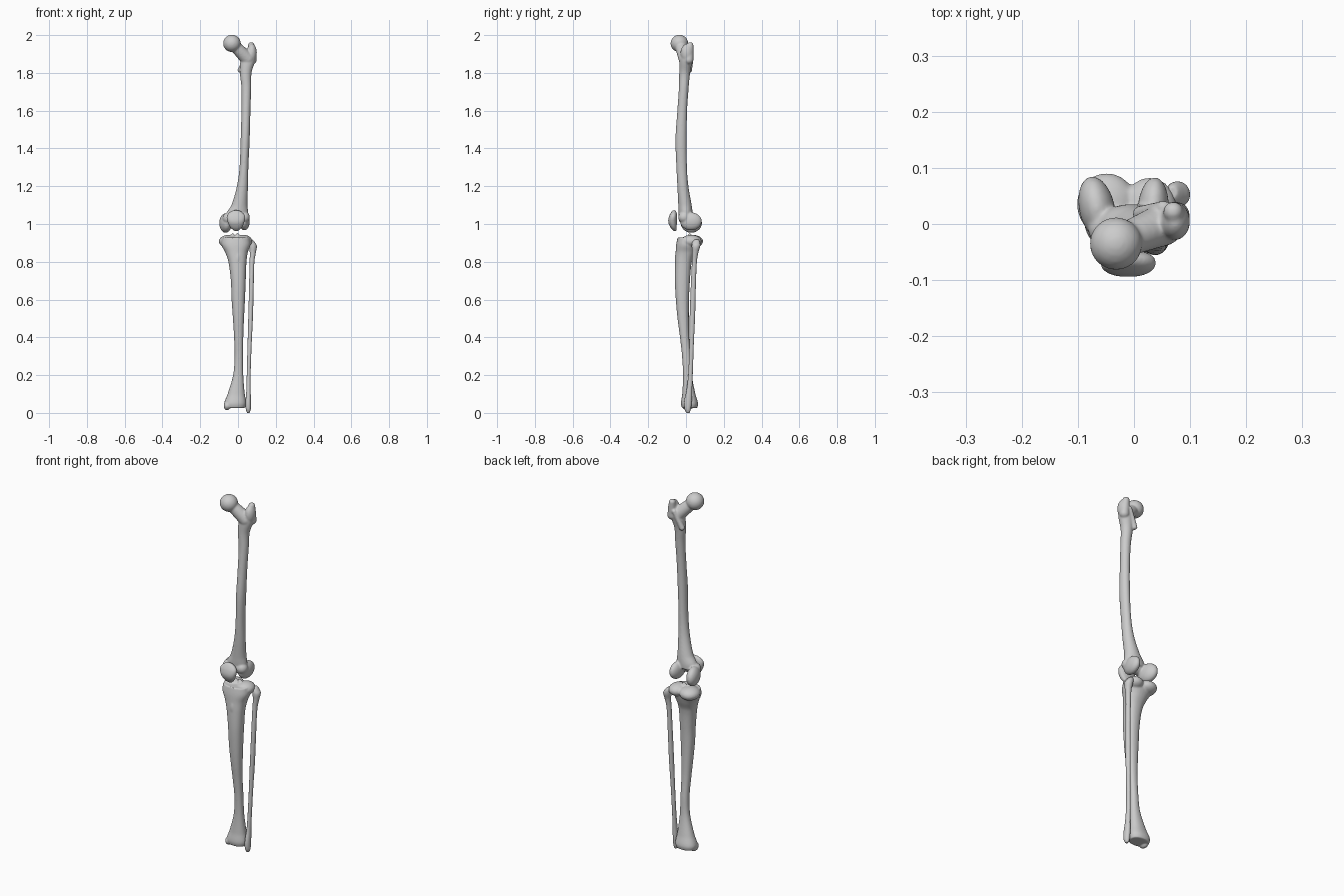
import bpy, bmesh, math
from mathutils import Vector, Matrix


def loft(bm, rows, power=2.0, sides=28, steps=8):
    """Skin through rows of (z, xmin, xmax, ymin, ymax), splined between rows."""
    pts = []
    for i in range(len(rows) - 1):
        a, b, c, d = (rows[max(i - 1, 0)], rows[i], rows[i + 1],
                      rows[min(i + 2, len(rows) - 1)])
        for s in range(steps):
            t = s / steps
            row = []
            for k in range(5):
                h = c[0] - b[0]
                m0 = (c[k] - a[k]) / (c[0] - a[0]) * h
                m1 = (d[k] - b[k]) / (d[0] - b[0]) * h
                row.append((2*t**3 - 3*t**2 + 1) * b[k] + (t**3 - 2*t**2 + t) * m0
                           + (3*t**2 - 2*t**3) * c[k] + (t**3 - t**2) * m1)
            pts.append(row)
    pts.append(rows[-1])
    rings = []
    for z, x0, x1, y0, y1 in pts:
        ring = []
        for j in range(sides):
            a = 2 * math.pi * j / sides
            c, s = math.cos(a), math.sin(a)
            ring.append(bm.verts.new((
                (x0 + x1) / 2 + (x1 - x0) / 2 * math.copysign(abs(c) ** (2 / power), c),
                (y0 + y1) / 2 + (y1 - y0) / 2 * math.copysign(abs(s) ** (2 / power), s), z)))
        rings.append(ring)
    faces = []
    for r, q in zip(rings, rings[1:]):
        for j in range(sides):
            k = (j + 1) % sides
            faces.append(bm.faces.new((r[j], r[k], q[k], q[j])))
    faces += [bm.faces.new(rings[0][::-1]), bm.faces.new(rings[-1])]
    bmesh.ops.recalc_face_normals(bm, faces=faces)


def blob(bm, centre, radii, rot_z=0, rot_y=0):
    """Ellipsoid, angles in degrees."""
    m = (Matrix.Translation(centre) @ Matrix.Rotation(math.radians(rot_z), 4, 'Z')
         @ Matrix.Rotation(math.radians(rot_y), 4, 'Y') @ Matrix.Diagonal((*radii, 1)))
    bmesh.ops.create_icosphere(bm, subdivisions=3, radius=1, matrix=m)


def limb(bm, p, rp, q, rq, n=8):
    """Tapered rounded rod from p to q."""
    for i in range(n + 1):
        t = i / n
        r = rp + (rq - rp) * t
        blob(bm, Vector(p).lerp(Vector(q), t), (r, r, r))


def finish(bm, name, voxel=0.004, smooth=8):
    """Fuse overlapping pieces into one smooth bone."""
    me = bpy.data.meshes.new(name)
    bm.to_mesh(me)
    bm.free()
    ob = bpy.data.objects.new(name, me)
    bpy.context.collection.objects.link(ob)
    bpy.context.view_layer.objects.active = ob
    ob.select_set(True)
    mod = ob.modifiers.new("fuse", 'REMESH')
    mod.mode = 'VOXEL'
    mod.voxel_size = voxel
    mod.use_smooth_shade = True
    sm = ob.modifiers.new("soften", 'SMOOTH')
    sm.factor = 0.5
    sm.iterations = smooth
    for m in ("fuse", "soften"):
        bpy.ops.object.modifier_apply(modifier=m)
    bpy.ops.object.shade_smooth()
    ob.select_set(False)


# Thigh bone: bowed shaft
bm = bmesh.new()
loft(bm, [(1.03, -0.065, 0.05, -0.036, 0.035), (1.06, -0.06, 0.054, -0.04, 0.035),
          (1.1, -0.035, 0.05, -0.041, 0.03), (1.2, -0.006, 0.053, -0.046, 0.013),
          (1.3, 0.008, 0.055, -0.051, 0.005), (1.45, 0.014, 0.062, -0.056, 0.003),
          (1.6, 0.018, 0.066, -0.046, 0.006), (1.72, 0.018, 0.07, -0.038, 0.014),
          (1.8, 0.01, 0.072, -0.036, 0.022), (1.86, 0.012, 0.09, -0.035, 0.033),
          (1.9, 0.025, 0.096, -0.03, 0.036)])
# ball head, neck and trochanters
blob(bm, (-0.032, -0.035, 1.956), (0.047, 0.047, 0.046))
limb(bm, (-0.02, -0.03, 1.945), 0.03, (0.05, -0.002, 1.875), 0.038)
blob(bm, (0.073, 0.005, 1.905), (0.027, 0.034, 0.05))
limb(bm, (0.07, 0.022, 1.945), 0.018, (0.075, 0.015, 1.87), 0.025)
limb(bm, (0.052, 0.03, 1.90), 0.012, (0.012, 0.018, 1.815), 0.015)
# paired knuckles at the knee, with a shallow groove between them in front
blob(bm, (-0.066, 0.028, 1.005), (0.032, 0.058, 0.052), rot_z=12)
blob(bm, (0.034, 0.026, 1.014), (0.028, 0.058, 0.048), rot_z=-4)
limb(bm, (-0.05, -0.008, 1.03), 0.032, (0.032, -0.01, 1.035), 0.031)
finish(bm, "thigh_bone")

# Kneecap: rounded shield, flatter at the back
bm = bmesh.new()
loft(bm, [(0.962, -0.018, 0.0, -0.064, -0.05), (0.98, -0.04, 0.02, -0.081, -0.05),
          (1.01, -0.055, 0.034, -0.094, -0.048), (1.04, -0.06, 0.039, -0.09, -0.047),
          (1.06, -0.048, 0.026, -0.08, -0.05), (1.073, -0.026, 0.004, -0.07, -0.055)], 2.3)
finish(bm, "kneecap")

# Shin bone: shaft flaring at both ends
bm = bmesh.new()
loft(bm, [(0.026, -0.07, 0.038, -0.022, 0.06), (0.05, -0.074, 0.044, -0.027, 0.064),
          (0.1, -0.055, 0.036, -0.02, 0.05), (0.2, -0.026, 0.028, -0.016, 0.031),
          (0.3, -0.018, 0.027, -0.021, 0.025), (0.4, -0.021, 0.028, -0.032, 0.017),
          (0.5, -0.027, 0.032, -0.045, 0.015), (0.6, -0.034, 0.037, -0.054, 0.016),
          (0.7, -0.038, 0.041, -0.059, 0.021), (0.8, -0.051, 0.045, -0.058, 0.031),
          (0.85, -0.068, 0.052, -0.055, 0.05), (0.89, -0.088, 0.066, -0.052, 0.062),
          (0.928, -0.085, 0.062, -0.045, 0.06)], 2.25)
# plateau lobes, central spines, front bump, inner ankle knob
blob(bm, (-0.048, 0.034, 0.908), (0.054, 0.057, 0.035), rot_z=8)
blob(bm, (0.028, 0.028, 0.909), (0.048, 0.055, 0.034))
for x in (-0.028, -0.002):
    limb(bm, (x, 0.02, 0.93), 0.014, (x, 0.02, 0.945), 0.008, 3)
blob(bm, (0.0, -0.036, 0.815), (0.02, 0.024, 0.05))
blob(bm, (-0.058, 0.008, 0.037), (0.018, 0.03, 0.024))
finish(bm, "shin_bone")

# Calf bone: slender outer rod with a knobbed head and pointed ankle end
bm = bmesh.new()
loft(bm, [(0.0, 0.047, 0.062, 0.001, 0.02), (0.02, 0.041, 0.068, -0.008, 0.026),
          (0.06, 0.04, 0.069, -0.01, 0.031), (0.12, 0.044, 0.067, 0.002, 0.033),
          (0.2, 0.046, 0.067, 0.011, 0.036), (0.35, 0.05, 0.072, 0.017, 0.041),
          (0.5, 0.054, 0.079, 0.019, 0.048), (0.65, 0.058, 0.083, 0.024, 0.052),
          (0.8, 0.061, 0.087, 0.031, 0.058), (0.85, 0.062, 0.095, 0.032, 0.066),
          (0.885, 0.057, 0.1, 0.03, 0.076), (0.905, 0.056, 0.088, 0.034, 0.074),
          (0.917, 0.06, 0.078, 0.045, 0.068)])
finish(bm, "calf_bone", 0.0035, 4)
